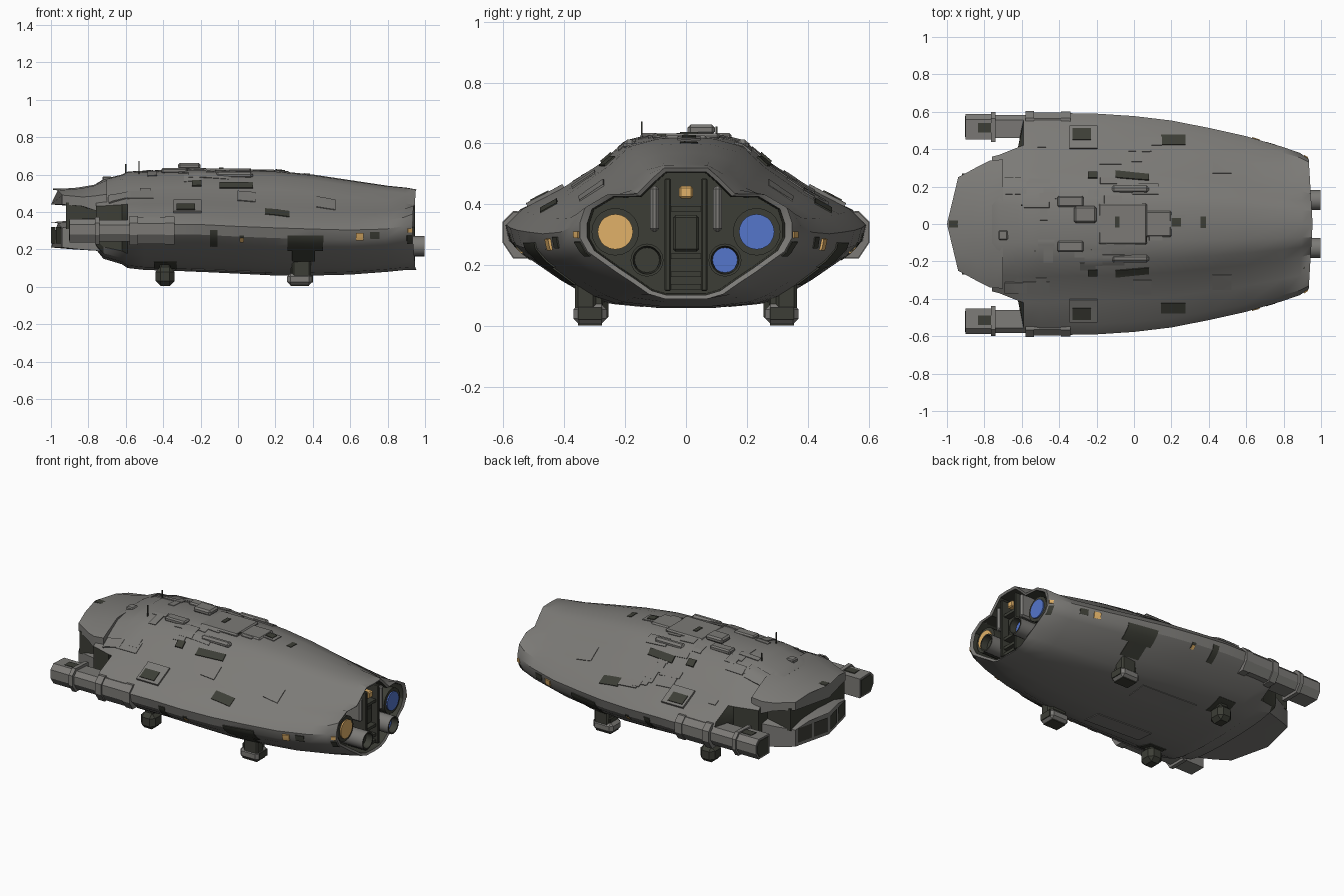
import bpy, bmesh, math, random
from mathutils import Vector
from mathutils.bvhtree import BVHTree

if "Cube" in bpy.data.objects:
    bpy.data.objects.remove(bpy.data.objects["Cube"])

random.seed(4)


def material(name, rgb):
    m = bpy.data.materials.new(name)
    m.diffuse_color = (*rgb, 1)
    m.use_nodes = True
    m.node_tree.nodes["Principled BSDF"].inputs["Base Color"].default_value = m.diffuse_color
    return m


GREY = material("hull grey", (0.2, 0.195, 0.183))
DARK = material("dark recess", (0.046, 0.048, 0.037))
BLUE = material("blue glow", (0.09, 0.18, 0.6))
ORANGE = material("orange glow", (0.75, 0.44, 0.14))


def finish(name, bm, mats, angle=28):
    bmesh.ops.recalc_face_normals(bm, faces=bm.faces[:])
    me = bpy.data.meshes.new(name)
    bm.to_mesh(me)
    bm.free()
    for m in mats:
        me.materials.append(m)
    ob = bpy.data.objects.new(name, me)
    bpy.context.collection.objects.link(ob)
    bpy.context.view_layer.objects.active = ob
    bpy.ops.object.select_all(action='DESELECT')
    ob.select_set(True)
    bpy.ops.object.shade_smooth_by_angle(angle=math.radians(angle))
    return ob


def loft(name, rings, mats, dark_from=99, dark_start=False, caps=True):
    bm = bmesh.new()
    vs = [[bm.verts.new(p) for p in r] for r in rings]
    n = len(rings[0])
    for k in range(len(vs) - 1):
        for i in range(n):
            j = (i + 1) % n
            f = bm.faces.new((vs[k][i], vs[k][j], vs[k + 1][j], vs[k + 1][i]))
            f.material_index = int(k >= dark_from)
    if caps:
        bm.faces.new(vs[0]).material_index = int(dark_start)
        bm.faces.new(vs[-1]).material_index = int(dark_from < 99)
    return finish(name, bm, mats)


def mirrored(half):
    """Half section from top centre to bottom centre, closed over y."""
    return half + [(x, -y, z) for x, y, z in half[-2:0:-1]]


def box(name, loc, size, mat, bevel=0.0):
    bm = bmesh.new()
    bmesh.ops.create_cube(bm, size=1)
    for v in bm.verts:
        v.co = Vector(loc) + Vector([a * b for a, b in zip(v.co, size)])
    if bevel:
        bmesh.ops.bevel(bm, geom=bm.edges[:], offset=bevel, segments=1, affect='EDGES')
    return finish(name, bm, [mat])


def lathe(name, prof, y, z, mats, dark_from=99, caps=True, n=20):
    """Turned part along x from (x, radius) pairs."""
    rings = [[(x, y + q * math.cos(a), z + q * math.sin(a))
              for a in [math.tau * i / n for i in range(n)]] for x, q in prof]
    return loft(name, rings, mats, dark_from, caps=caps)


# Main hull: wide diamond section blending into the engine opening
MID = [(0, .63), (.1, .625), (.2, .60), (.28, .532), (.42, .442), (.545, .378),
       (.6, .325), (.585, .27), (.545, .23), (.43, .153), (.35, .108), (.27, .085), (.1, .07), (0, .07)]
REAR = [(0, .52), (.07, .52), (.11, .485), (.16, .435), (.255, .433), (.328, .39),
        (.345, .34), (.345, .29), (.32, .245), (.23, .18), (.17, .14), (.12, .105), (.07, .09), (0, .09)]
STATIONS = [(-.76, .36, .55, .20, 0), (-.72, .37, .575, .15, 0), (-.62, .41, .60, .12, 0),
            (-.59, .57, .615, .10, 0), (-.5, .595, .62, .09, 0), (-.2, .59, .635, .08, 0),
            (0, .577, .625, .07, 0), (.2, .553, .62, .06, 0), (.4, .514, .60, .06, .04),
            (.6, .47, .57, .065, .13), (.8, .413, .54, .08, .33), (.9, .38, .53, .09, .6),
            (.955, .348, .52, .09, 1)]
rings = []
for x, w, top, bot, t in STATIONS:
    half = []
    for (ya, za), (yb, zb) in zip(MID, REAR):
        y = min(ya, w) if x < -.4 else ((1 - t) * ya / .6 + t * yb / .345) * w
        h = (1 - t) * (za - .07) / .56 + t * (zb - .09) / .43
        half.append((x - .06 * y * t, y, bot + h * (top - bot)))
    rings.append(mirrored(half))
for x, s in ((.948, .94), (.80, .92)):
    rings.append(mirrored([(x - .06 * y, y * s, .3 + (z - .3) * s) for y, z in REAR]))
hull = loft("hull", rings, [GREY, DARK], dark_from=len(STATIONS), dark_start=True)
# Shadowed recess walls beside the bow, behind the booms
for p in hull.data.polygons:
    c = p.center
    if c.x < -.58 and abs(c.y) > .3 and .2 < c.z < .43 and abs(p.normal.z) < .5:
        p.material_index = 1
tree = BVHTree.FromPolygons([v.co.copy() for v in hull.data.vertices],
                            [tuple(p.vertices) for p in hull.data.polygons])


def patch(name, side, x, c, sx, sc, mat, h=.005):
    """Thin panel wrapped on the hull; c is y for top/bottom, z for left/right."""
    d = {'top': (0, 0, 1), 'bottom': (0, 0, -1), 'left': (0, -1, 0), 'right': (0, 1, 0)}[side]
    d, n, m = Vector(d), 5, 5
    bm, grid = bmesh.new(), []
    for i in range(n):
        for j in range(m):
            u, v = x + sx * (i / (n - 1) - .5), c + sc * (j / (m - 1) - .5)
            o = Vector((u, v, 0) if d.z else (u, 0, v)) + d * 2
            p, nor, _, _ = tree.ray_cast(o, -d)
            if p is None:
                bm.free()
                return
            grid.append((p, nor if nor.dot(d) > 0 else -nor))
    layers = [[bm.verts.new(p + q * k) for p, q in grid] for k in (h, -.003)]
    for vs in layers:
        for i in range(n - 1):
            for j in range(m - 1):
                a = i * m + j
                bm.faces.new((vs[a], vs[a + 1], vs[a + m + 1], vs[a + m]))
    rim = ([i * m for i in range(n)] + [(n - 1) * m + j for j in range(1, m)]
           + [i * m + m - 1 for i in range(n - 2, -1, -1)] + list(range(m - 2, 0, -1)))
    for a, b in zip(rim, rim[1:] + rim[:1]):
        bm.faces.new((layers[0][a], layers[0][b], layers[1][b], layers[1][a]))
    finish(name, bm, [mat])


# Bow: upper beak, dark throat, lower bumper with dark windows
def bow(name, stations):
    loft(name, [mirrored([(x + k * y, y, z) for y, z in
                          ((0, t), (.6 * w, t - .005), (w, t - drop), (w, b), (.6 * w, b), (0, b))])
                for x, k, w, t, b, drop in stations], [GREY])


bow("upper_bow", [(-1, .24, .25, .52, .44, .03), (-.86, .1, .31, .53, .43, .05),
                  (-.77, 0, .34, .545, .41, .06), (-.70, 0, .345, .575, .39, .08)])
bow("lower_bow", [(-1, .24, .25, .345, .21, .03), (-.88, .1, .29, .355, .20, .03),
                  (-.72, 0, .34, .37, .19, .03)])
box("bow_throat", (-.82, 0, .38), (.2, .54, .14), DARK)
box("bow_tip_notch", (-.965, 0, .521), (.05, .04, .006), DARK)
for s in (1, -1):
    bm = bmesh.new()
    for y0, y1 in ((.015, .115), (.13, .235)):
        bm.faces.new([bm.verts.new((-1.003 + .24 * y, s * y, z))
                      for y, z in ((y0, .23), (y1, .23), (y1, .32), (y0, .32))])
    finish("bow_windows", bm, [DARK])
    box("bow_strut", (-.86, s * .25, .4), (.08, .04, .1), DARK)

# Side booms: slanted section that follows the hull edge
BOOM = [(.45, .235), (.45, .36), (.56, .365), (.59, .335), (.59, .28), (.56, .235)]


def boom(name, s, x0, x1, k, mat=GREY):
    loft(name, [[(x, s * (.525 + (y - .525) * k), .3 + (z - .3) * k) for y, z in BOOM]
                for x in (x0, x1)], [mat])


for s in (1, -1):
    boom("boom_tip", s, -.9, -.74, .97)
    boom("boom_tip_face", s, -.904, -.9, .8, DARK)
    box("boom_tip_vent", (-.8, s * .515, .361), (.07, .05, .008), DARK)
    boom("boom_body", s, -.74, -.45, .88)
    boom("boom_collar", s, -.765, -.74, 1.14)
    boom("boom_collar_rear", s, -.58, -.535, 1.2)
    boom("boom_shroud", s, -.535, -.36, 1.08)
    boom("boom_clamp", s, -.39, -.34, 1.16)
    patch("boom_tail", 'top', -.27, s * .46, .15, .12, GREY, .012)
    patch("boom_tail_vent", 'top', -.28, s * .475, .1, .06, DARK, .016)

# Engines in the tail recess: large pair and small hollow pair
for s, big, small in ((1, BLUE, BLUE), (-1, ORANGE, DARK)):
    lathe("large_engine", [(.79, .078), (.915, .078)], s * .232, .31, [DARK])
    lathe("large_engine_glow", [(.80, .058), (.923, .058)], s * .232, .31, [big])
    lathe("small_engine", [(.79, .054), (.998, .054), (.998, .046), (.95, .041)],
          s * .128, .217, [GREY, DARK], 1, caps=False)
    lathe("small_engine_glow", [(.80, .041), (.957, .041)], s * .128, .217, [small])
    # Grey pillars and dark rails framing the tower
    box("tower_rail", (.88, s * .06, .3), (.13, .02, .37), DARK, .004)
    box("tower_pillar", (.88, s * .103, .385), (.12, .03, .15), GREY, .01)

# Central tower between the engines
for z in (.13, .17, .23, .385):
    box("tower_rung", (.87, 0, z), (.12, .11, .018), DARK)
box("tower_panel", (.86, 0, .305), (.1, .085, .12), DARK, .008)
box("tower_panel_plate", (.911, 0, .305), (.006, .055, .08), DARK)
box("tower_lamp", (.88, 0, .44), (.10, .045, .04), ORANGE, .006)

# Landing gear
for s in (1, -1):
    box("front_gear_strut", (-.39, s * .31, .12), (.06, .06, .12), DARK, .01)
    box("front_gear_foot", (-.39, s * .31, .055), (.1, .11, .1), DARK, .025)
    box("rear_gear_strut", (.34, s * .33, .12), (.1, .07, .14), DARK, .01)
    box("rear_gear_foot", (.33, s * .315, .04), (.135, .11, .066), GREY, .018)
    box("rear_gear_foot_face", (.397, s * .315, .042), (.006, .08, .04), DARK)
    box("rear_gear_sole", (.33, s * .315, .006), (.1, .08, .006), DARK)
    box("rear_gear_cap", (.33, s * .315, .085), (.1, .085, .035), DARK, .005)

# Painted recesses, windows and lamps along the sides
for side, s in (('left', -1), ('right', 1)):
    patch("gear_bay", side, .36, .235, .19, .08, DARK, .005)
    patch("gear_bay_lower", side, .35, .17, .12, .06, DARK, .005)
    patch("side_window", side, -.13, .262, .04, .085, DARK, .004)
    patch("side_window_small", side, .02, .26, .025, .03, DARK, .004)
    patch("side_lamp", side, .65, .27, .04, .035, ORANGE, .008)
    patch("side_lamp_front", side, .02, .252, .02, .02, ORANGE, .006)
    patch("side_lamp_rear", side, .918, .3, .022, .022, ORANGE, .006)
    patch("side_slot", side, .73, .275, .05, .035, DARK, .004)
    patch("side_slot_rear", side, .915, .255, .025, .045, DARK, .004)
    patch("spine_vent", side, -.01, .54, .18, .03, DARK, .006)
    patch("roof_vent", 'top', .21, s * .45, .13, .055, DARK, .004)
    patch("roof_slot", 'top', -.22, s * .26, .05, .035, DARK, .008)
    patch("roof_hatch", 'top', .47, s * .31, .1, .08, GREY, .004)
    patch("belly_panel", 'bottom', -.05, s * .2, .4, .12, GREY, .004)
    patch("belly_door", 'bottom', -.39, s * .31, .12, .12, DARK, .004)

# Raised spine plating, turret and antennas
box("spine_block", (-.06, .0, .622), (.26, .22, .022), GREY, .008)
box("spine_fairing", (.12, 0, .616), (.16, .14, .02), GREY, .008)
for s in (1, -1):
    box("spine_shoulder", (-.02, s * .185, .595), (.2, .04, .035), GREY, .012)
    box("spine_pod", (-.34, s * .12, .62), (.14, .06, .03), GREY, .008)
box("spine_slot", (.05, -.08, .628), (.04, .03, .008), DARK)
box("turret", (-.26, .05, .645), (.12, .09, .034), GREY, .01)
box("spine_slot_centre", (-.09, .01, .6335), (.025, .06, .007), DARK)
patch("spine_window_frame", 'top', .23, .01, .08, .075, GREY, .005)
patch("spine_window", 'top', .225, .01, .05, .045, DARK, .009)
patch("spine_port", 'top', .37, .01, .03, .06, DARK, .003)
box("antenna", (-.53, -.145, .635), (.006, .006, .075), DARK)
box("short_antenna", (-.6, .1, .63), (.006, .006, .05), DARK)
box("sensor_block", (-.7, -.06, .575), (.05, .05, .03), GREY, .006)

# Scattered hull panels
for i in range(36):
    x, y = random.uniform(-.66, .15), random.uniform(.06, .46)
    y = min(y, .34) if x < -.5 else y
    patch("hull_panel", 'top', x, y * random.choice((1, -1)), random.uniform(.04, .14),
          random.uniform(.03, .09), GREY, random.uniform(.003, .006))
